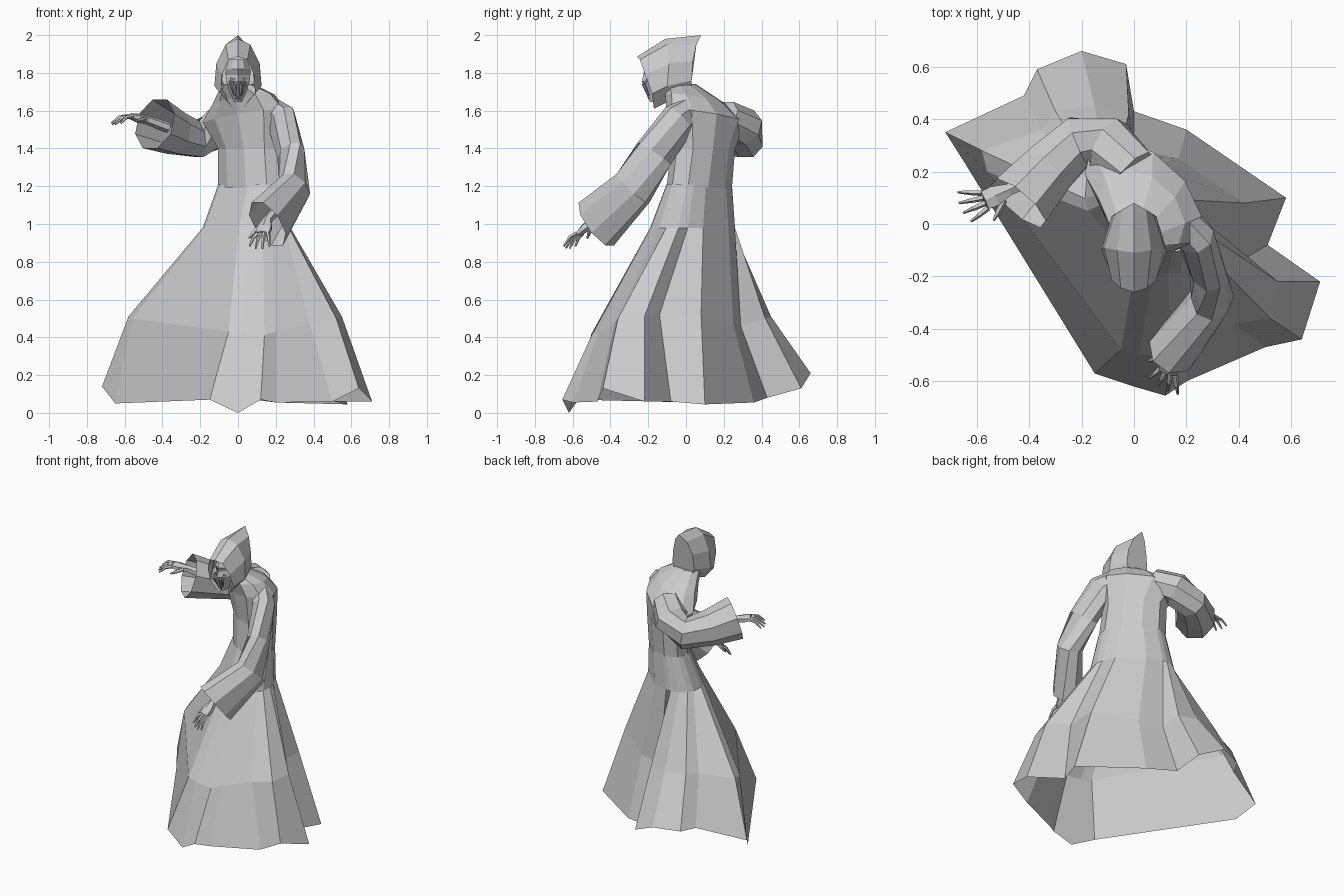
import bpy
from math import sin, cos, pi, atan2, radians
from mathutils import Vector

if "Cube" in bpy.data.objects:
    bpy.data.objects.remove(bpy.data.objects["Cube"])

grey = bpy.data.materials.new("stone_grey")
grey.use_nodes = True
colour = (0.6, 0.6, 0.6, 1)
grey.diffuse_color = colour
grey.node_tree.nodes["Principled BSDF"].inputs["Base Color"].default_value = colour


def make_object(name, verts, faces):
    mesh = bpy.data.meshes.new(name)
    mesh.from_pydata([tuple(v) for v in verts], [], faces)
    mesh.materials.append(grey)
    mesh.validate()
    obj = bpy.data.objects.new(name, mesh)
    bpy.context.collection.objects.link(obj)
    return obj


def loft(name, rings, closed=True, cap_start=False, cap_end=False):
    """Join rings of equal length with flat quads."""
    count = len(rings[0])
    verts = [p for ring in rings for p in ring]
    faces = []
    for r in range(len(rings) - 1):
        for i in range(count if closed else count - 1):
            j = (i + 1) % count
            a, b = r * count, (r + 1) * count
            faces.append((a + i, a + j, b + j, b + i))
    if cap_start:
        faces.append(tuple(reversed(range(count))))
    if cap_end:
        faces.append(tuple(range(len(verts) - count, len(verts))))
    return make_object(name, verts, faces)


def tube(name, stations, sides=8, **caps):
    """Sweep an oval along stations of (centre, half width, half height)."""
    centres = [Vector(s[0]) for s in stations]
    rings = []
    last = len(centres) - 1
    for k, (_, width, height) in enumerate(stations):
        if k == last:
            along = centres[k] - centres[k - 1]
        else:
            along = centres[k + 1] - centres[max(k - 1, 0)]
        along.normalize()
        across = along.cross(Vector((0, 0, 1))).normalized()
        up = across.cross(along)
        rings.append([centres[k] + across * width * cos(t) + up * height * sin(t)
                      for t in (2 * pi * (i + 0.5) / sides for i in range(sides))])
    return loft(name, rings, **caps)


def mirrored(half):
    """Complete an arch from one side to the other; the last point is central."""
    return [(-x, y, z) for x, y, z in half] + [p for p in reversed(half[:-1])]


# The body is turned toward its right: its broad axis and its depth axis
axis = Vector((0.74, -0.67, 0))
depth = Vector((0.67, 0.74, 0))
turn = atan2(axis.y, axis.x)


def body_point(centre, width, thick, t, tilt=0):
    p = Vector(centre) + axis * width * cos(t) + depth * thick * sin(t)
    p.z += tilt * cos(t)
    return p


# Skirt folds: corner at the hem, then corner at the knee crease
folds = [
    ((0.0, -0.62, 0.0), (0.02, -0.5, 0.42)),
    ((0.12, -0.655, 0.07), (0.14, -0.5, 0.41)),
    ((0.2, -0.6, 0.055), (0.2, -0.46, 0.43)),
    ((0.5, -0.47, 0.06), (0.38, -0.38, 0.47)),
    ((0.64, -0.44, 0.13), (0.52, -0.36, 0.5)),
    ((0.71, -0.22, 0.06), (0.55, -0.22, 0.51)),
    ((0.51, -0.08, 0.06), (0.41, -0.14, 0.52)),
    ((0.58, 0.1, 0.045), (0.42, 0.08, 0.52)),
    ((0.2, 0.36, 0.055), (0.17, 0.25, 0.47)),
    ((0.0, 0.43, 0.08), (0.0, 0.29, 0.46)),
    ((-0.03, 0.61, 0.13), (-0.02, 0.42, 0.5)),
    ((-0.2, 0.66, 0.21), (-0.15, 0.45, 0.51)),
    ((-0.37, 0.59, 0.2), (-0.3, 0.43, 0.52)),
    ((-0.42, 0.49, 0.2), (-0.35, 0.36, 0.52)),
    ((-0.72, 0.35, 0.14), (-0.58, 0.28, 0.51)),
    ((-0.65, 0.24, 0.05), (-0.56, 0.2, 0.5)),
    ((-0.15, -0.57, 0.07), (-0.05, -0.48, 0.43)),
]
hip_centre = Vector((0.045, 0.035, 0.98))
start = radians(-100)
hem, knee, hip, waist = [], [], [], []
for i, (corner, crease) in enumerate(folds):
    d = Vector(corner) - hip_centre
    bearing = (atan2(d.y, d.x) - start) % (2 * pi) + start
    even = radians(-94) + 2 * pi * i / len(folds)
    t = bearing * 0.6 + even * 0.4 - turn
    hem.append(corner)
    knee.append(crease)
    hip.append(body_point(hip_centre, 0.27, 0.18, t))
    waist.append(body_point((0.075, 0.07, 1.21), 0.215, 0.13, t))
loft("skirt", [hem, knee, hip, waist])

# Torso: broad across the shoulders, with the right shoulder held lower
torso = []
for centre, width, thick, tilt in [
    ((0.075, 0.07, 1.19), 0.215, 0.13, 0),
    ((0.07, 0.09, 1.4), 0.205, 0.135, 0),
    ((0.035, 0.11, 1.57), 0.27, 0.155, 0.04),
    ((0.03, 0.05, 1.66), 0.19, 0.13, 0.03),
    ((0.0, -0.03, 1.74), 0.085, 0.085, 0),
]:
    torso.append([body_point(centre, width, thick, 2 * pi * i / 10, tilt)
                  for i in range(10)])
loft("torso", torso, cap_end=True)

# Wide bell sleeves
tube("left_sleeve", [
    ((0.14, 0.04, 1.62), 0.07, 0.07),
    ((0.23, -0.04, 1.55), 0.075, 0.1),
    ((0.28, -0.17, 1.37), 0.07, 0.11),
    ((0.3, -0.28, 1.19), 0.08, 0.12),
    ((0.155, -0.475, 1.0), 0.1, 0.155),
], cap_start=True)
tube("right_sleeve", [
    ((0.0, 0.2, 1.57), 0.1, 0.09),
    ((-0.1, 0.3, 1.51), 0.115, 0.11),
    ((-0.21, 0.315, 1.45), 0.105, 0.105),
    ((-0.33, 0.205, 1.48), 0.115, 0.12),
    ((-0.44, 0.08, 1.53), 0.135, 0.145),
], cap_start=True)


# Hands: forearm and palm, with four bent fingers and a thumb
def hand(side, inner, wrist, knuckles, tip, spread):
    inner, wrist, knuckles, tip, spread = map(Vector, (inner, wrist, knuckles, tip, spread))
    tube(side + "_palm", [(inner, 0.03, 0.03), (wrist, 0.026, 0.024),
                          (wrist.lerp(knuckles, 0.6), 0.045, 0.024),
                          (knuckles, 0.042, 0.016)],
         sides=6, cap_start=True, cap_end=True)
    for i in range(4):
        s = (i - 1.5) / 1.5
        base = knuckles + spread * s * 0.032
        end = tip + spread * s * 0.062 - (tip - knuckles) * 0.2 * abs(s)
        bend = base.lerp(end, 0.5) + Vector((0, 0, 0.014))
        tube(f"{side}_finger_{i + 1}", [(base, 0.012, 0.012), (bend, 0.01, 0.01),
                                        (end, 0.005, 0.005)],
             sides=5, cap_start=True, cap_end=True)
    base = wrist.lerp(knuckles, 0.3) + spread * 0.03
    end = knuckles + spread * 0.085 - Vector((0, 0, 0.025))
    tube(side + "_thumb", [(base, 0.013, 0.013), (base.lerp(end, 0.6), 0.011, 0.011),
                           (end, 0.005, 0.005)], sides=5, cap_start=True, cap_end=True)


hand("left", (0.21, -0.4, 1.08), (0.155, -0.49, 1.02), (0.13, -0.565, 0.95),
     (0.11, -0.63, 0.865), (-0.85, 0.5, 0))
hand("right", (-0.37, 0.18, 1.51), (-0.48, 0.13, 1.55), (-0.57, 0.09, 1.57),
     (-0.665, 0.06, 1.525), (0.4, -0.9, 0))

# Hood: arches from the front rim back to the raised peak
rim = [(0.025, -0.17, 1.61), (0.09, -0.18, 1.69), (0.085, -0.215, 1.79),
       (0.05, -0.245, 1.87), (0, -0.26, 1.885)]
crown = [(0.06, -0.07, 1.66), (0.125, -0.1, 1.73), (0.115, -0.09, 1.85),
         (0.065, -0.1, 1.95), (0, -0.11, 1.98)]
nape = [(0.06, 0.03, 1.7), (0.085, 0.03, 1.76), (0.075, 0.035, 1.86),
        (0.045, 0.055, 1.95), (0, 0.08, 2.0)]
loft("hood", [mirrored(h) for h in (rim, crown, nape)], closed=False, cap_end=True)

# Gaunt face with sunken eyes, a nose ridge and a narrow jaw
face_rows = []
for z, width, side_y, socket_y, ridge_y in [
    (1.87, 0.05, -0.15, -0.19, -0.205),
    (1.82, 0.065, -0.15, -0.205, -0.222),
    (1.79, 0.065, -0.15, -0.175, -0.225),
    (1.755, 0.062, -0.15, -0.2, -0.235),
    (1.7, 0.045, -0.14, -0.185, -0.205),
    (1.645, 0.02, -0.14, -0.18, -0.19),
]:
    face_rows.append(mirrored([(width, side_y, z), (width * 0.5, socket_y, z),
                               (0, ridge_y, z)]))
loft("face", face_rows, closed=False)

# Thin strands hanging from the cheeks over the mouth
for side in (-1, 1):
    for k, (x, length) in enumerate([(0.015, 0.1), (0.035, 0.08)]):
        tube(f"mouth_strand_{side}_{k}", [
            ((side * x, -0.2, 1.77), 0.01, 0.008),
            ((side * x * 1.1, -0.225, 1.74), 0.01, 0.008),
            ((side * x * 0.6, -0.195, 1.76 - length), 0.003, 0.003),
        ], sides=5, cap_start=True, cap_end=True)
